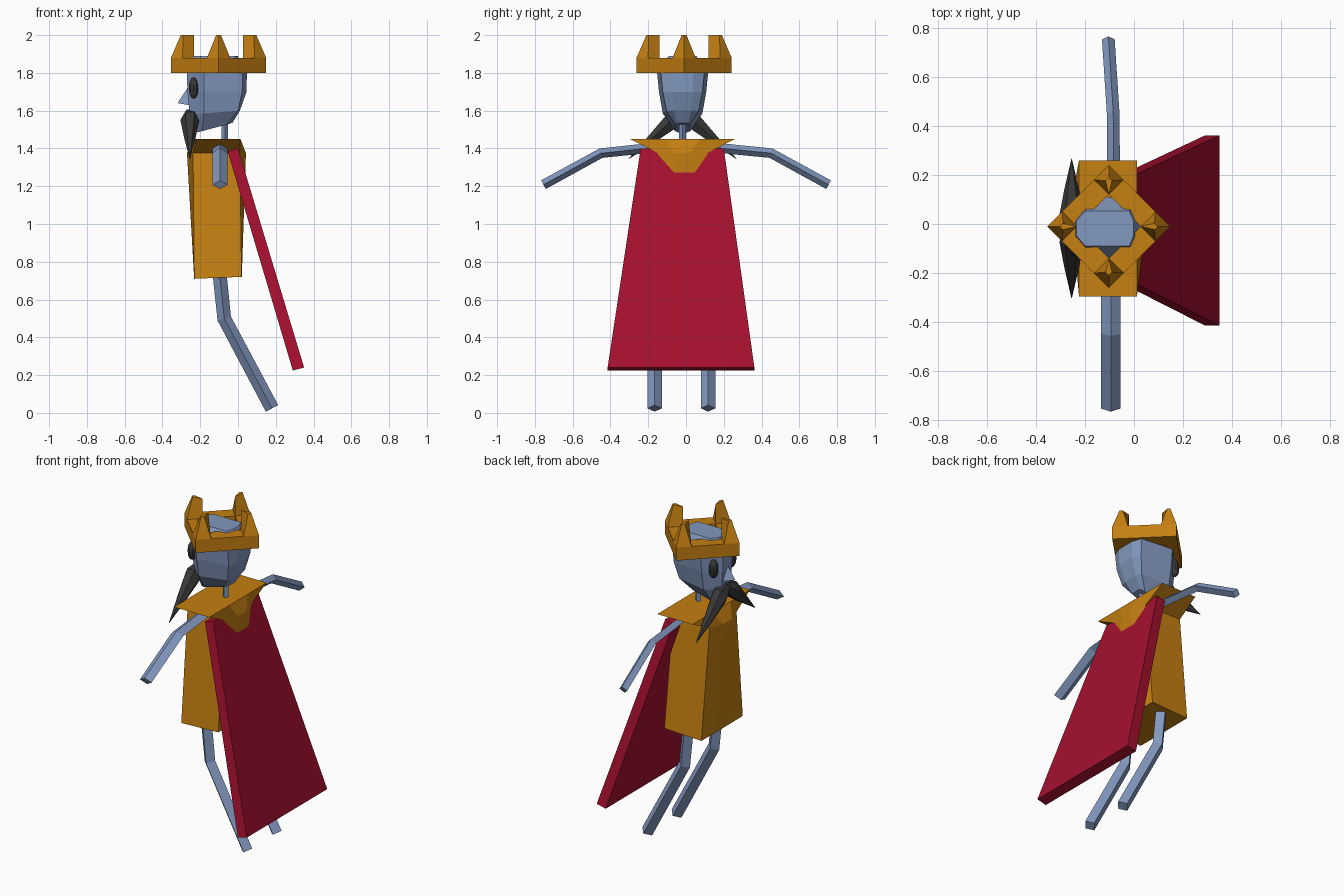
import bpy, bmesh, math
from mathutils import Vector

if "Cube" in bpy.data.objects:
    bpy.data.objects.remove(bpy.data.objects["Cube"])

YC = -0.018  # centre line of the figure


def material(name, rgb):
    m = bpy.data.materials.new(name)
    m.diffuse_color = (*rgb, 1)
    m.use_nodes = True
    m.node_tree.nodes["Principled BSDF"].inputs["Base Color"].default_value = m.diffuse_color
    return m


SKIN = material("blue_grey", (0.225, 0.315, 0.52))
GOLD = material("gold", (0.56, 0.215, 0.006))
RED = material("crimson", (0.38, 0.005, 0.028))
DARK = material("charcoal", (0.04, 0.04, 0.04))


def finish(name, bm, mat):
    bmesh.ops.remove_doubles(bm, verts=bm.verts, dist=0.0004)
    bmesh.ops.recalc_face_normals(bm, faces=bm.faces)
    me = bpy.data.meshes.new(name)
    bm.to_mesh(me)
    bm.free()
    me.materials.append(mat)
    ob = bpy.data.objects.new(name, me)
    bpy.context.collection.objects.link(ob)
    return ob


def loft(name, rings, mat, closed=False):
    """Skin a list of equal point rings; cap the ends unless closed into a loop."""
    bm = bmesh.new()
    vs = [[bm.verts.new(p) for p in r] for r in rings]
    n = len(rings[0])
    pairs = list(zip(vs, vs[1:])) + ([(vs[-1], vs[0])] if closed else [])
    for a, b in pairs:
        for i in range(n):
            j = (i + 1) % n
            bm.faces.new((a[i], a[j], b[j], b[i]))
    if not closed:
        bm.faces.new(vs[0])
        bm.faces.new(vs[-1])
    return finish(name, bm, mat)


def limb(name, path, side, r_side, r_other, mat):
    """Four-sided limb with its edges on the axes, mitred along a planar path."""
    pts = [Vector(p) for p in path]
    side = Vector(side)
    rings = []
    for i, p in enumerate(pts):
        dirs = [(b - a).normalized() for a, b in zip(pts, pts[1:])]
        near = dirs[max(i - 1, 0):i + 1]
        t = sum(near, Vector()).normalized()
        o = t.cross(side).normalized()
        rings.append([p + side * r_side, p + o * r_other,
                      p - side * r_side, p - o * r_other])
    return loft(name, rings, mat)


def diamond(x, y, r, z):
    return [(x - r, y, z), (x, y - r, z), (x + r, y, z), (x, y + r, z)]


def octo(xf, xsf, xsb, xb, wf, wsf, wsb, wb, zf, zb):
    """Mirrored eight-point ring, front (-x) to back (+x), with a tilted height."""
    half = [(xf, wf), (xsf, wsf), (xsb, wsb), (xb, wb)]
    pts = half + [(x, -w) for x, w in reversed(half)]
    return [(x, YC + w, zf + (zb - zf) * (x - xf) / (xb - xf)) for x, w in pts]


# Head
loft("head", [
    octo(-0.215, -0.19, -0.06, -0.03, 0.025, 0.04, 0.04, 0.03, 1.485, 1.535),
    octo(-0.255, -0.18, 0.0, 0.01, 0.04, 0.105, 0.085, 0.045, 1.58, 1.60),
    octo(-0.268, -0.18, 0.022, 0.045, 0.045, 0.125, 0.105, 0.055, 1.70, 1.70),
    octo(-0.27, -0.18, 0.025, 0.047, 0.045, 0.135, 0.115, 0.055, 1.80, 1.80),
    octo(-0.235, -0.20, -0.02, -0.002, 0.03, 0.072, 0.072, 0.03, 1.89, 1.89),
], SKIN)

# Nose
bm = bmesh.new()
tip = bm.verts.new((-0.32, YC, 1.64))
base = [bm.verts.new(p) for p in ((-0.255, YC, 1.74), (-0.235, YC + 0.05, 1.625),
                                  (-0.235, YC - 0.05, 1.625))]
for i in range(3):
    bm.faces.new((tip, base[i], base[(i + 1) % 3]))
bm.faces.new(base)
finish("nose", bm, SKIN)

# Eyes and moustache halves
for s, tag in ((1, "left"), (-1, "right")):
    bm = bmesh.new()
    bmesh.ops.create_uvsphere(bm, u_segments=10, v_segments=8, radius=1)
    for v in bm.verts:
        v.co = Vector((-0.235 + v.co.x * 0.027, YC + s * 0.088 + v.co.y * 0.027,
                       1.72 + v.co.z * 0.056))
    finish("eye_" + tag, bm, DARK)

    rings = []
    for y, z, rx, rz in ((0.0, 1.585, 0.03, 0.025), (0.055, 1.55, 0.05, 0.05),
                         (0.16, 1.455, 0.03, 0.028), (0.285, 1.345, 0.001, 0.001)):
        rings.append([(-0.255 + rx * math.cos(a), YC + s * (y + 0.4 * rz * math.sin(a)),
                       z + rz * math.sin(a))
                      for a in (math.tau * k / 6 for k in range(6))])
    loft("moustache_" + tag, rings, DARK)

# Crown band with a diamond hole
CX, CY = -0.103, -0.01
loft("crown_band", [diamond(CX, CY, 0.252, 1.80), diamond(CX, CY, 0.252, 1.88),
                    diamond(CX, CY, 0.13, 1.88), diamond(CX, CY, 0.13, 1.80)],
     GOLD, closed=True)

# Crown points, one on each corner of the band
for k in range(4):
    c, s = round(math.cos(k * math.pi / 2)), round(math.sin(k * math.pi / 2))

    def place(r, w, z):
        return (CX + c * r - s * w, CY + s * r + c * w, z)

    loft("crown_point_%d" % (k + 1), [
        [place(0.252, 0, 1.88), place(0.191, 0.061, 1.88),
         place(0.13, 0, 1.88), place(0.191, -0.061, 1.88)],
        [place(0.20, 0, 2.0), place(0.187, 0.013, 2.0),
         place(0.13, 0, 2.0), place(0.187, -0.013, 2.0)]], GOLD)

# Neck
limb("neck", [(-0.07, YC, 1.40), (-0.07, YC, 1.56)], (1, 0, 0), 0.018, 0.018, SKIN)

# Tunic: straight hem, bulging chest, flared shoulder collar
loft("tunic", [
    octo(-0.232, -0.231, 0.019, 0.02, 0.07, 0.20, 0.20, 0.07, 0.71, 0.72),
    octo(-0.27, -0.238, 0.01, 0.042, 0.04, 0.13, 0.13, 0.04, 1.375, 1.375),
    octo(-0.226, -0.225, 0.012, 0.013, 0.09, 0.278, 0.278, 0.09, 1.45, 1.45),
], GOLD)

# Cape
loft("cape", [
    [(-0.055, -0.24, 1.385), (-0.055, 0.20, 1.385), (0.0, 0.20, 1.40), (0.0, -0.24, 1.40)],
    [(0.29, -0.415, 0.225), (0.29, 0.362, 0.225), (0.35, 0.362, 0.24), (0.35, -0.415, 0.24)],
], RED)

# Arms
limb("arm_right", [(-0.095, -0.12, 1.41), (-0.095, -0.45, 1.375), (-0.095, -0.755, 1.208)],
     (1, 0, 0), 0.039, 0.026, SKIN)
limb("arm_left", [(-0.083, 0.10, 1.41), (-0.085, 0.45, 1.375), (-0.105, 0.755, 1.208)],
     (1, 0, 0), 0.026, 0.026, SKIN)

# Legs
for y, tag in ((-0.166, "right"), (0.117, "left")):
    limb("leg_" + tag, [(-0.102, y, 0.78), (-0.073, y, 0.50), (0.18, y, 0.024)],
         (0, 1, 0), 0.038, 0.037, SKIN)
